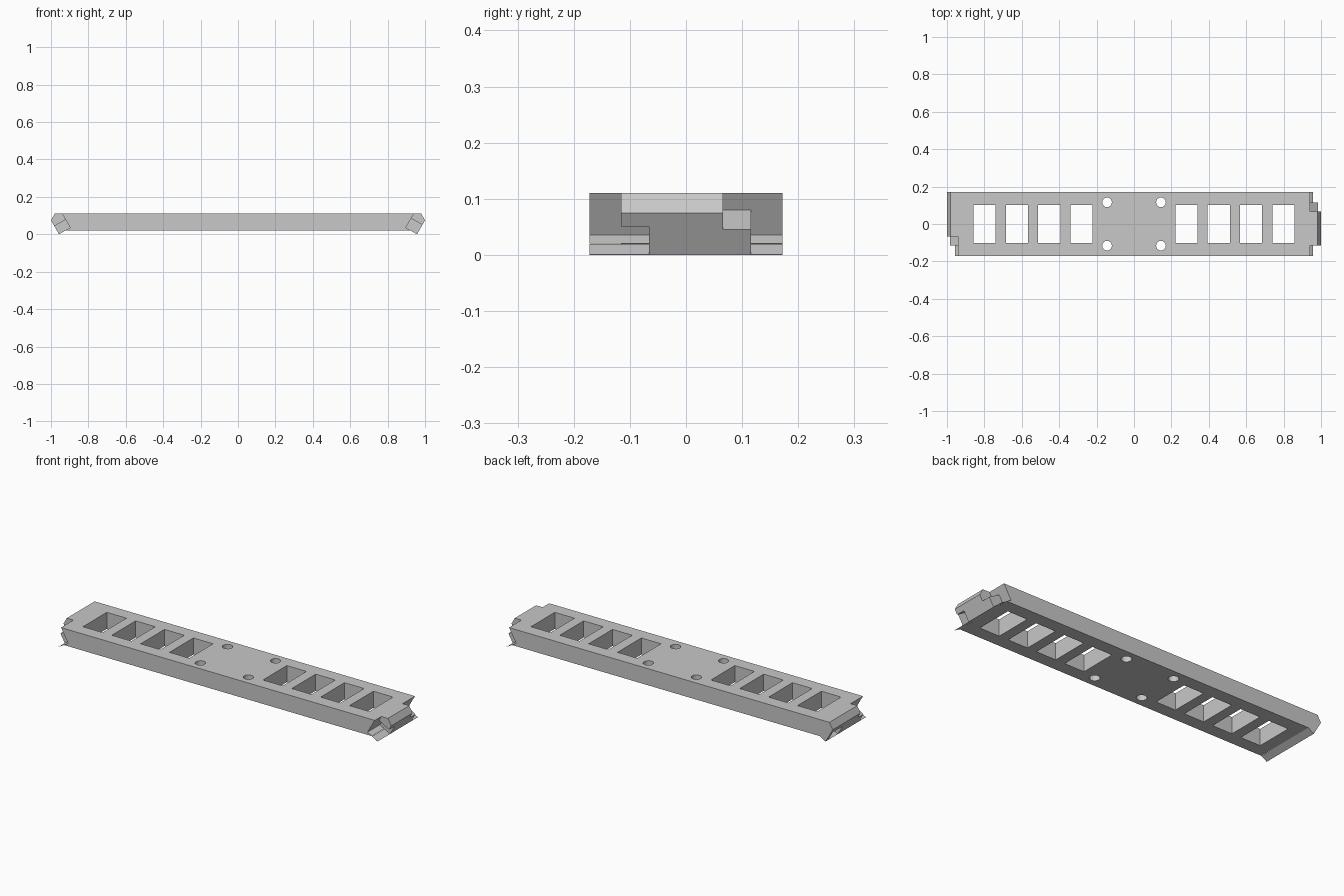
import bpy
import bmesh
from math import sqrt, cos, sin, pi

if "Cube" in bpy.data.objects:
    bpy.data.objects.remove(bpy.data.objects["Cube"], do_unlink=True)

grey = bpy.data.materials.new("light_grey")
grey.use_nodes = True
colour = (0.58, 0.58, 0.58, 1)
grey.diffuse_color = colour
grey.node_tree.nodes["Principled BSDF"].inputs["Base Color"].default_value = colour

BOTTOM, TOP = 0.02, 0.11
SHOULDER = 0.116   # half width of the end tabs
STEP = 0.066       # where the interlocking notches begin
SLOPE = sqrt(3)    # end faces lean at sixty degrees


def prism(bm, points, low, high, axis):
    """Extrude an outline along y (points are x, z) or z (points are x, y)."""
    place = (lambda a, b: (a, low, b)) if axis == "y" else (lambda a, b: (a, b, low))
    face = bm.faces.new([bm.verts.new(place(a, b)) for a, b in points])
    new = bmesh.ops.extrude_face_region(bm, geom=[face])["geom"]
    verts = [g for g in new if isinstance(g, bmesh.types.BMVert)]
    shift = (0, high - low, 0) if axis == "y" else (0, 0, high - low)
    bmesh.ops.translate(bm, verts=verts, vec=shift)


def finish(bm, name):
    bmesh.ops.recalc_face_normals(bm, faces=bm.faces[:])
    mesh = bpy.data.meshes.new(name)
    bm.to_mesh(mesh)
    bm.free()
    mesh.materials.append(grey)
    obj = bpy.data.objects.new(name, mesh)
    bpy.context.collection.objects.link(obj)
    return obj


def cut(target, bm):
    cutter = finish(bm, "cutter")
    cutter.hide_render = True
    mod = target.modifiers.new("cut", "BOOLEAN")
    mod.operation, mod.solver, mod.object = "DIFFERENCE", "EXACT", cutter
    bpy.context.view_layer.objects.active = target
    bpy.ops.object.modifier_apply(modifier=mod.name)
    bpy.data.objects.remove(cutter, do_unlink=True)


# Main bar, including the full angled ends
bm = bmesh.new()
half = [(0.923, BOTTOM), (0.957, 0), (1, 0.075), (0.98, TOP)]
prism(bm, half + [(-x, z) for x, z in reversed(half)], -0.172, 0.172, "y")
bar = finish(bm, "mounting_bar")


def inner(z):
    """x of the leaning shoulder face at height z."""
    return 0.897 + (z - 0.035) / SLOPE


def down(x, z, far):
    """Point at x = far on the line falling outward from (x, z)."""
    return (far, z - (far - x) / SLOPE)


# Shoulders and interlocking tab notches; each end is the other turned half round
far, high = 1.1, 0.14
shoulder = [(inner(high), high), (inner(0.035), 0.035),
            down(inner(0.035), 0.035, far), (far, high)]
upper = [(inner(high), high), (inner(0.08), 0.08),
         down(inner(0.08), 0.08, far), (far, high)]
lower = [(inner(0.085), 0.085), (inner(0.035), 0.035),
         down(inner(0.035), 0.035, far), down(inner(0.085), 0.085, far)]
for turn in (1, -1):
    for outline, y0, y1 in ((shoulder, SHOULDER, 0.3), (shoulder, -0.3, -SHOULDER),
                            (upper, STEP, 0.15), (lower, -0.15, -STEP)):
        bm = bmesh.new()
        ends = sorted((y0 * turn, y1 * turn))
        prism(bm, [(x * turn, z) for x, z in outline], *ends, "y")
        cut(bar, bm)

# Rectangular windows and round screw holes
bm = bmesh.new()
for side in (1, -1):
    for i in range(4):
        x = side * (0.28 + i * 0.173)
        prism(bm, [(x + a * 0.059, b * 0.102) for a, b in
                   ((-1, -1), (1, -1), (1, 1), (-1, 1))], -0.1, 0.2, "z")
    for y in (0.116, -0.116):
        ring = [2 * pi * k / 16 for k in range(16)]
        prism(bm, [(side * 0.144 + 0.026 * cos(a), y + 0.026 * sin(a)) for a in ring],
              -0.1, 0.2, "z")
cut(bar, bm)
